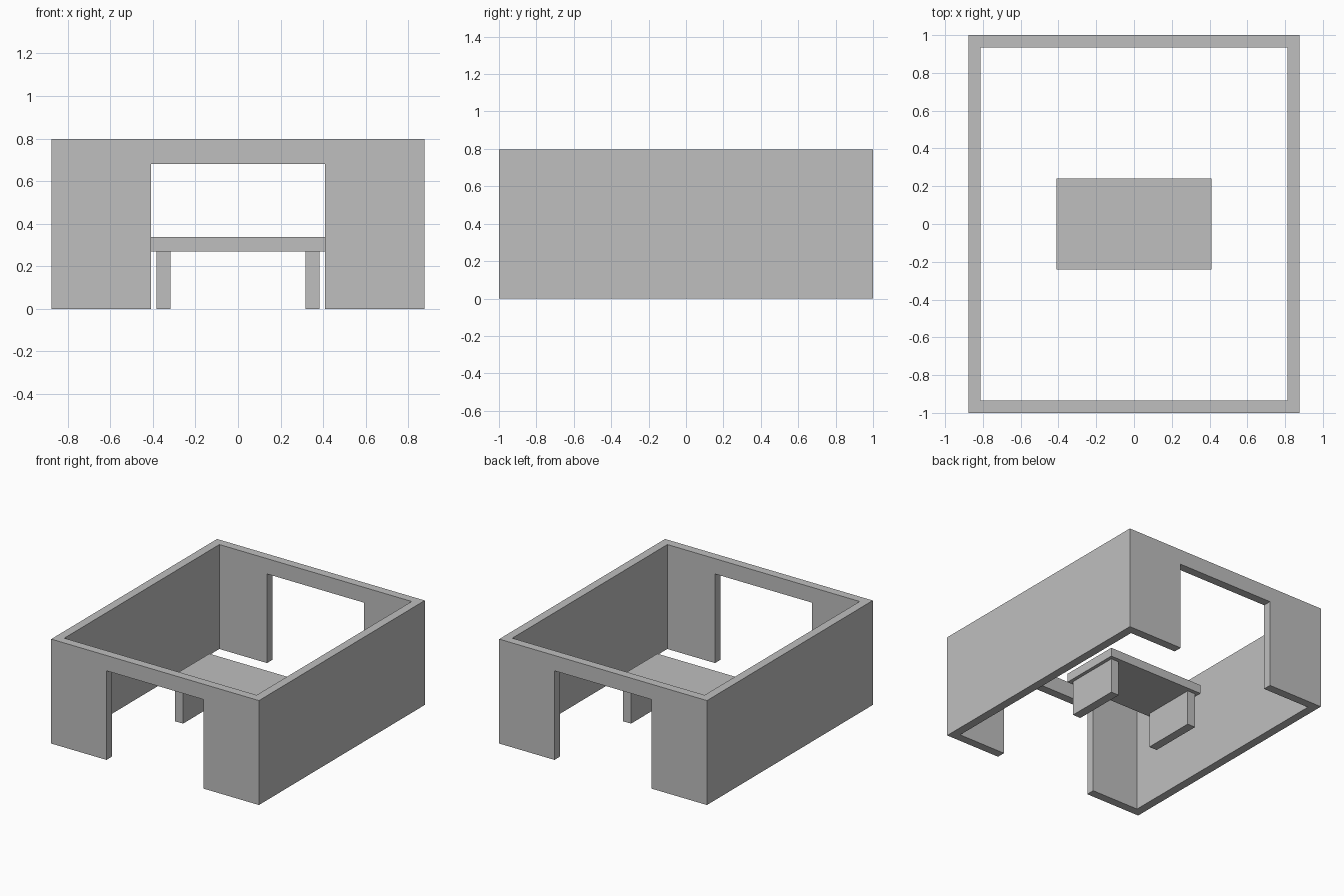
import bpy
import bmesh
from mathutils import Matrix, Vector

default = bpy.data.objects.get("Cube")
if default:
    bpy.data.objects.remove(default, do_unlink=True)

# Single flat grey
grey = bpy.data.materials.new("light_grey")
grey.use_nodes = True
colour = (0.52, 0.52, 0.52, 1)
grey.diffuse_color = colour
for node in grey.node_tree.nodes:
    if node.type == 'BSDF_PRINCIPLED':
        node.inputs["Base Color"].default_value = colour


def box(name, low, high):
    """Axis-aligned box between two opposite corners."""
    low, high = Vector(low), Vector(high)
    bm = bmesh.new()
    bmesh.ops.create_cube(
        bm, size=1,
        matrix=Matrix.Translation((low + high) / 2) @ Matrix.Diagonal((high - low).to_4d()))
    mesh = bpy.data.meshes.new(name)
    bm.to_mesh(mesh)
    bm.free()
    mesh.materials.append(grey)
    obj = bpy.data.objects.new(name, mesh)
    bpy.context.collection.objects.link(obj)
    return obj


def cut(target, cutter):
    """Subtract the cutter, then discard it."""
    cutter.hide_render = True
    mod = target.modifiers.new("cut", 'BOOLEAN')
    mod.operation = 'DIFFERENCE'
    mod.solver = 'EXACT'
    mod.object = cutter
    bpy.context.view_layer.objects.active = target
    bpy.ops.object.modifier_apply(modifier=mod.name)
    bpy.data.objects.remove(cutter, do_unlink=True)


half_x, half_y, height, wall = 0.877, 1.0, 0.797, 0.065
half_door, door_top = 0.41, 0.68

# Open room: hollow shell with a doorway through front and back walls
walls = box("room_walls", (-half_x, -half_y, 0), (half_x, half_y, height))
cut(walls, box("room_hollow", (wall - half_x, wall - half_y, -1),
               (half_x - wall, half_y - wall, 2)))
cut(walls, box("doorway", (-half_door, -2, -1), (half_door, 2, door_top)))

# Table with two slab legs
under = 0.27
box("table_top", (-0.41, -0.24, under), (0.41, 0.24, 0.337))
for name, x in (("table_leg_right", -0.384), ("table_leg_left", 0.317)):
    box(name, (x, -0.21, 0), (x + 0.067, 0.21, under))
